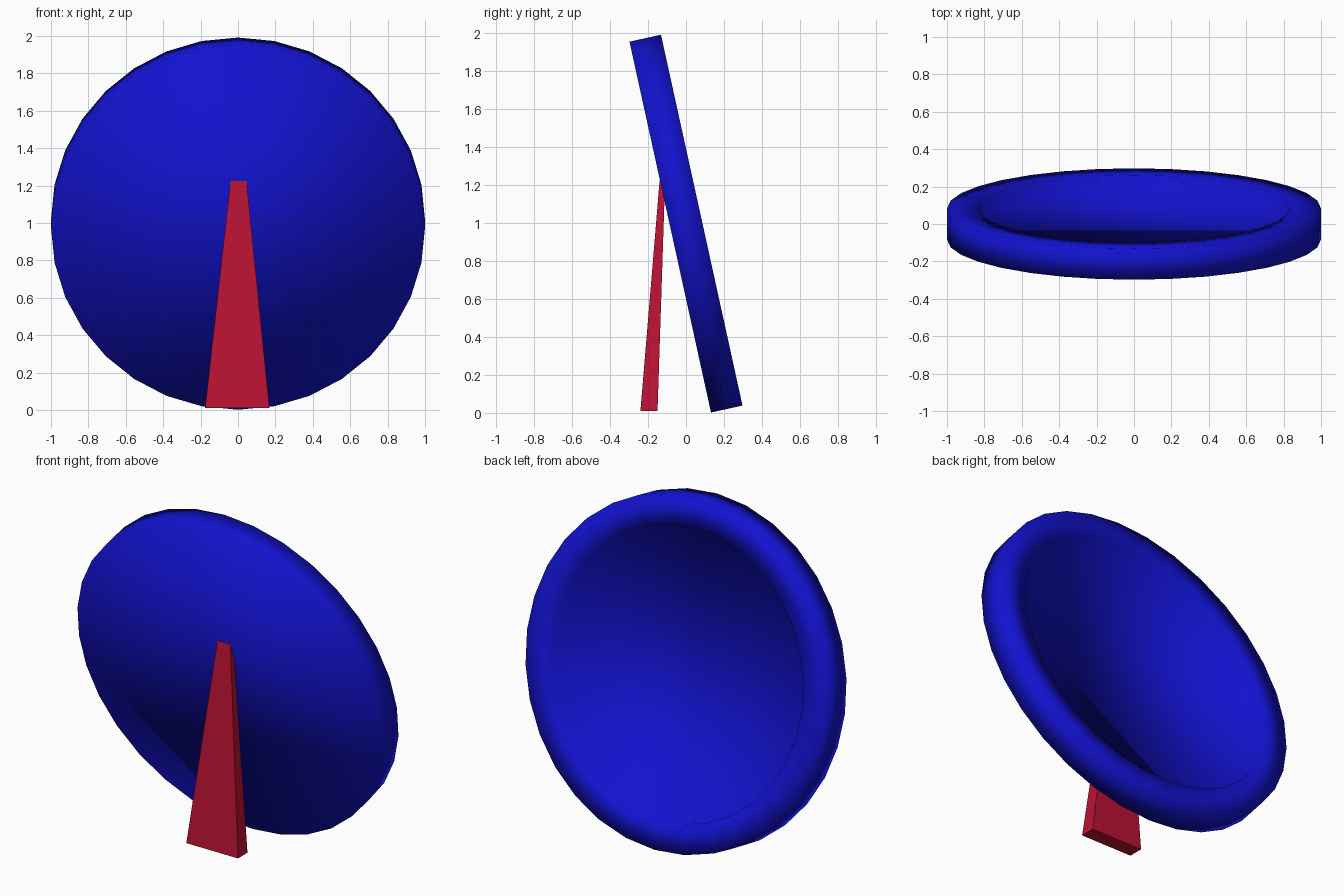
import bpy, bmesh
from math import radians
from mathutils import Matrix

if "Cube" in bpy.data.objects:
    bpy.data.objects.remove(bpy.data.objects["Cube"])


def finish(bm, name, color, smooth):
    bmesh.ops.recalc_face_normals(bm, faces=bm.faces)
    for f in bm.faces:
        f.smooth = smooth
    mesh = bpy.data.meshes.new(name)
    bm.to_mesh(mesh)
    bm.free()
    mat = bpy.data.materials.new(name + "_color")
    mat.diffuse_color = (*color, 1)
    mat.use_nodes = True
    mat.node_tree.nodes["Principled BSDF"].inputs["Base Color"].default_value = mat.diffuse_color
    mesh.materials.append(mat)
    obj = bpy.data.objects.new(name, mesh)
    bpy.context.collection.objects.link(obj)
    return obj


# Leaning plate: 32-sided disc with a recessed face inside a broad rim
bm = bmesh.new()
bmesh.ops.create_cone(bm, cap_ends=True, segments=32, radius1=1, radius2=1, depth=0.17)
face = max(bm.faces, key=lambda f: f.calc_center_median().z)
bmesh.ops.inset_region(bm, faces=[face], thickness=0.17)
bmesh.ops.inset_region(bm, faces=[face], thickness=0.005, depth=-0.08)
plate = finish(bm, "plate", (0.006, 0.006, 0.62), True)
plate.location = (0, 0, 0.997)
plate.rotation_euler = (radians(-77.6), 0, 0)

# Tapered prop holding the plate from behind
bm = bmesh.new()
bmesh.ops.create_cube(bm, size=1)
for v in bm.verts:
    top, back = v.co.z > 0, v.co.y > 0
    half = 0.043 if top else 0.172
    v.co.x = half * (1 if v.co.x > 0 else -1) + (0.003 if top else -0.004)
    v.co.z = 1.225 if top else 0.01
    if top:
        v.co.y = -0.11 if back else -0.139
    else:
        v.co.y = -0.15 if back else -0.24
finish(bm, "prop", (0.5, 0.006, 0.033), False)
